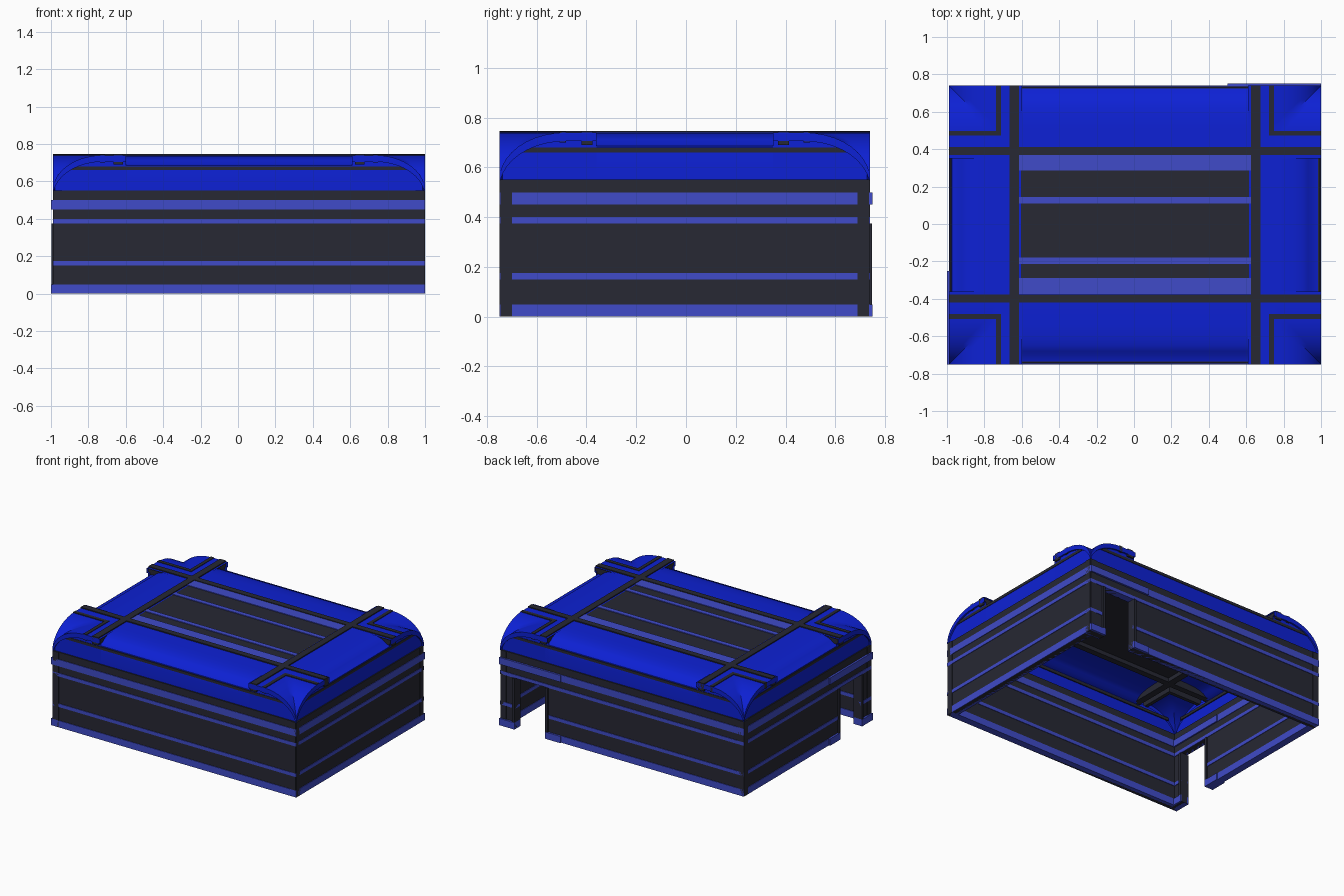
import bpy, bmesh
from math import sin, cos, pi, radians

if "Cube" in bpy.data.objects:
    bpy.data.objects.remove(bpy.data.objects["Cube"])


def material(name, rgb):
    m = bpy.data.materials.new(name)
    m.diffuse_color = (*rgb, 1)
    m.use_nodes = True
    m.node_tree.nodes["Principled BSDF"].inputs["Base Color"].default_value = m.diffuse_color
    return m


GREY = material("dark_panel", (0.02, 0.021, 0.033))
TRIM = material("light_blue_trim", (0.05, 0.07, 0.58))
BLUE = material("roof_blue", (0.004, 0.015, 0.66))

X0, X1, Y0, Y1 = -0.99, 1.0, -0.75, 0.74
SIDES = {"front": (X0, X1), "back": (X0, X1), "left": (Y0, Y1), "right": (Y0, Y1)}


def place(side, t, d, z):
    """t runs along the side, d is the distance inward from the edge"""
    return {"front": (t, Y0 + d, z), "back": (t, Y1 - d, z),
            "left": (X0 + d, t, z), "right": (X1 - d, t, z)}[side]


def finish(name, bm, mat, smooth=False):
    bmesh.ops.remove_doubles(bm, verts=bm.verts, dist=1e-5)
    bmesh.ops.recalc_face_normals(bm, faces=bm.faces)
    top = max(bm.faces, key=lambda f: f.calc_center_median().z + 0.01 * abs(f.normal.z))
    if top.normal.z < 0:
        bmesh.ops.reverse_faces(bm, faces=bm.faces)
    me = bpy.data.meshes.new(name)
    bm.to_mesh(me)
    bm.free()
    ob = bpy.data.objects.new(name, me)
    bpy.context.collection.objects.link(ob)
    me.materials.append(mat)
    if smooth:
        bpy.ops.object.select_all(action='DESELECT')
        ob.select_set(True)
        bpy.context.view_layer.objects.active = ob
        bpy.ops.object.shade_smooth_by_angle(angle=radians(35))


def boxes(name, mat, items):
    """items: pairs of opposite corners"""
    bm = bmesh.new()
    for a, b in items:
        vs = bmesh.ops.create_cube(bm, size=1)["verts"]
        for v in vs:
            v.co = [(p + q) / 2 + c * abs(q - p) for p, q, c in zip(a, b, v.co)]
    me = bpy.data.meshes.new(name)
    bm.to_mesh(me)
    bm.free()
    ob = bpy.data.objects.new(name, me)
    bpy.context.collection.objects.link(ob)
    me.materials.append(mat)


def side_box(side, t0, t1, d0, d1, z0, z1):
    return place(side, t0, d0, z0), place(side, t1, d1, z1)


# Walls: dark panels with light bands; two sides have a doorway
DOORS = {"back": (0.5, 0.625, 0.875, 1.0), "left": (-0.75, -0.625, -0.375, -0.25)}
BANDS = [(0, 0.05), (0.15, 0.175), (0.375, 0.4), (0.45, 0.5)]
for side, (a, b) in SIDES.items():
    panels, bands, frame = [], [], []
    runs = [(a, b)]
    if side in DOORS:
        p, q, r, s = DOORS[side]
        runs = [(a, q), (r, b)]
        panels.append(side_box(side, q, r, 0.004, 0.05, 0.375, 0.5))
        # door section: protruding bands, jamb frame and feet
        for z0, z1 in (BANDS[0], BANDS[3]):
            for u, v in ([(p, q), (r, s)] if z0 == 0 else [(p, s)]):
                bands.append(side_box(side, u, v, -0.01, 0.06, z0, z1))
        bands.append(side_box(side, q, r, 0, 0.054, 0.375, 0.4))
        for u, v in ((q - 0.02, q), (r, r + 0.02)):
            frame.append(side_box(side, u, v, -0.008, 0.06, 0.05, 0.375))
    for u, v in runs:
        panels.append(side_box(side, u, v, 0.004, 0.05, 0, 0.5))
        for z0, z1 in BANDS:
            bands.append(side_box(side, u, v, 0, 0.054, z0, z1))
    boxes(side + "_wall_panels", GREY, panels)
    boxes(side + "_wall_bands", TRIM, bands)
    if frame:
        boxes(side + "_door_frame", GREY, frame)
    # grey collar under the roof and grey stripe around it
    boxes(side + "_roof_collar", GREY, [side_box(side, a, b, 0.004, 0.05, 0.5, 0.552)])
    boxes(side + "_roof_stripe", GREY,
          [side_box(side, a + 0.075, b - 0.075, 0.009, 0.02, 0.66, 0.68)])

# Roof corners: two crossing rounded vaults meeting in a valley
N = 10
ARC = [(0.265 * (1 - sin(k * pi / 2 / N)), 0.55 + 0.19 * cos(k * pi / 2 / N))
       for k in range(N + 1)]
COL = [(0.39, 0.74)] + ARC
for cx, sx, nx in ((X0, 1, "left"), (X1, -1, "right")):
    for cy, sy, ny in ((Y0, 1, "front"), (Y1, -1, "back")):
        bm = bmesh.new()

        def vert(dx, dy, z):
            return bm.verts.new((cx + sx * dx, cy + sy * dy, z))

        n = len(COL)
        g = [[vert(COL[i][0], COL[j][0], COL[min(i, j)][1]) for j in range(n)]
             for i in range(n)]
        for i in range(n - 1):
            for j in range(n - 1):
                a, b, c, d = g[i][j], g[i + 1][j], g[i + 1][j + 1], g[i][j + 1]
                if i == j:
                    bm.faces.new((a, b, c))
                    bm.faces.new((a, c, d))
                else:
                    bm.faces.new((a, b, c, d))
        # arched lip and the recessed end wall under it
        for swap in (False, True):
            rows = []
            for t, h in COL:
                low = max(0.55, h - 0.035)
                row = []
                for d, z in ((0, h), (0, low), (0.012, low), (0.012, 0.55)):
                    t2 = max(t, d)
                    row.append(vert(d, t2 if d else t, z) if swap
                               else vert(t2 if d else t, d, z))
                rows.append(row)
            for r0, r1 in zip(rows, rows[1:]):
                for k in range(3):
                    vs = (r0[k], r0[k + 1], r1[k + 1], r1[k])
                    bm.faces.new(vs)
        bmesh.ops.dissolve_degenerate(bm, dist=1e-5, edges=bm.edges)
        finish(f"{ny}_{nx}_roof_corner", bm, BLUE, True)

# Rounded roof edges between the beams
EDGE = [(0.012, 0.55), (0.012, 0.66), (0.016, 0.685), (0.05, 0.695), (0.07, 0.712),
        (0.10, 0.725), (0.15, 0.735), (0.22, 0.739), (0.385, 0.74)]
for side, (a, b) in SIDES.items():
    bm = bmesh.new()
    ends = [[bm.verts.new(place(side, t, d, z)) for d, z in EDGE]
            for t in (a + 0.36, b - 0.36)]
    for k in range(len(EDGE) - 1):
        bm.faces.new((ends[0][k], ends[1][k], ends[1][k + 1], ends[0][k + 1]))
    finish(side + "_roof_edge", bm, BLUE, True)

# Crossing roof beams
boxes("roof_beams", GREY,
      [((x - 0.025, Y0, 0.69), (x + 0.025, Y1, 0.747)) for x in (-0.64, 0.65)] +
      [((X0, y - 0.022, 0.69), (X1, y + 0.022, 0.747)) for y in (-0.398, 0.391)])

# L-shaped strips on the corner pieces
strips = []
for cx, sx in ((X0, 1), (X1, -1)):
    for cy, sy in ((Y0, 1), (Y1, -1)):
        x, y = cx + sx * 0.265, cy + sy * 0.255
        strips.append(((x - 0.013, cy, 0.70), (x + 0.013, y + sy * 0.013, 0.744)))
        strips.append(((cx, y - 0.013, 0.70), (x, y + 0.013, 0.744)))
boxes("corner_strips", GREY, strips)

# Flat centre panel with light stripes
boxes("roof_panel", GREY, [((-0.62, -0.378, 0.72), (0.63, 0.37, 0.737))])
boxes("roof_panel_stripes", TRIM,
      [((-0.62, y0, 0.725), (0.625, y1, 0.742)) for y0, y1 in
       ((0.285, 0.37), (0.11, 0.145), (-0.215, -0.18), (-0.375, -0.29))])
